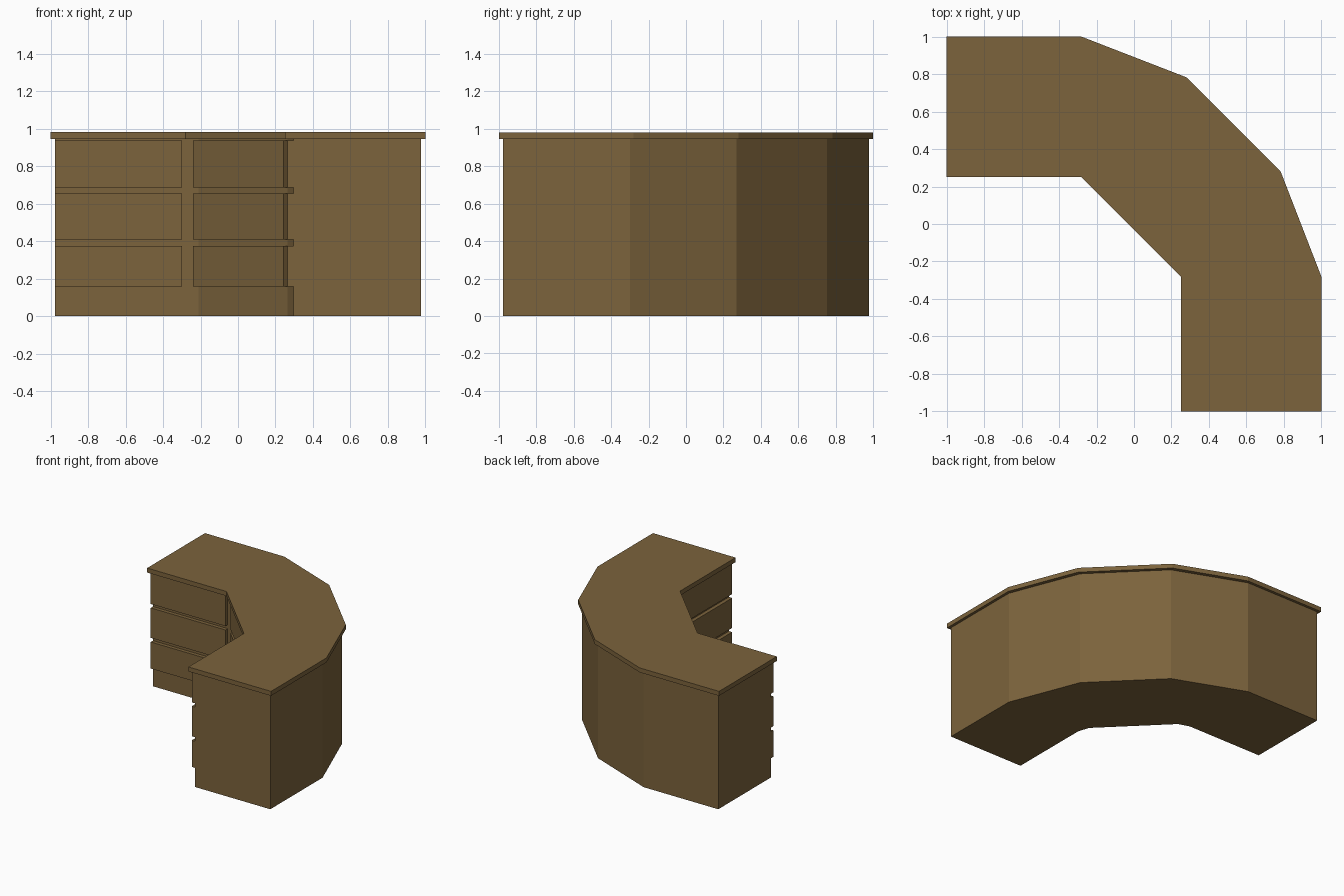
import bpy, bmesh

if "Cube" in bpy.data.objects:
    bpy.data.objects.remove(bpy.data.objects["Cube"])

wood = bpy.data.materials.new("brown wood")
wood.diffuse_color = (0.2, 0.125, 0.045, 1)
wood.use_nodes = True
wood.node_tree.nodes["Principled BSDF"].inputs["Base Color"].default_value = wood.diffuse_color


def mirrored(half):
    """Complete a plan outline by mirroring across the diagonal y = x."""
    return half + [(y, x) for x, y in reversed(half)]


def slab(name, outline, z0, z1):
    """Extrude a plan outline between two heights."""
    bm = bmesh.new()
    face = bm.faces.new([bm.verts.new((x, y, z0)) for x, y in outline])
    top = bmesh.ops.extrude_face_region(bm, geom=[face])["geom"]
    bmesh.ops.translate(bm, vec=(0, 0, z1 - z0),
                        verts=[g for g in top if isinstance(g, bmesh.types.BMVert)])
    bmesh.ops.recalc_face_normals(bm, faces=bm.faces)
    mesh = bpy.data.meshes.new(name)
    bm.to_mesh(mesh)
    bm.free()
    mesh.materials.append(wood)
    obj = bpy.data.objects.new(name, mesh)
    bpy.context.collection.objects.link(obj)
    return obj


# Cabinet body with chamfered inner corners
inner = [(-0.21, 0.265), (-0.30, 0.295), (-0.978, 0.295)]
outer = [(-0.978, 0.978), (-0.30, 0.978), (0.27, 0.755)]
slab("cabinet_body", mirrored(inner + outer), 0, 0.945)

# Countertop
slab("countertop", mirrored([(-0.28, 0.25), (-1, 0.25), (-1, 1),
                             (-0.28, 1), (0.28, 0.783)]), 0.945, 0.982)

# Three tiers of drawer fronts on both wings and the diagonal
wing = [(-0.978, 0.265), (-0.30, 0.265), (-0.30, 0.30), (-0.978, 0.30)]
plans = {
    "left": wing,
    "right": [(y, x) for x, y in wing],
    "corner": [(-0.24, 0.243), (0.243, -0.24), (0.28, -0.203), (-0.203, 0.28)],
}
for side, plan in plans.items():
    for tier, (z0, z1) in enumerate([(0.157, 0.375), (0.409, 0.655), (0.687, 0.938)], 1):
        slab(f"{side}_drawer_{tier}", plan, z0, z1)
